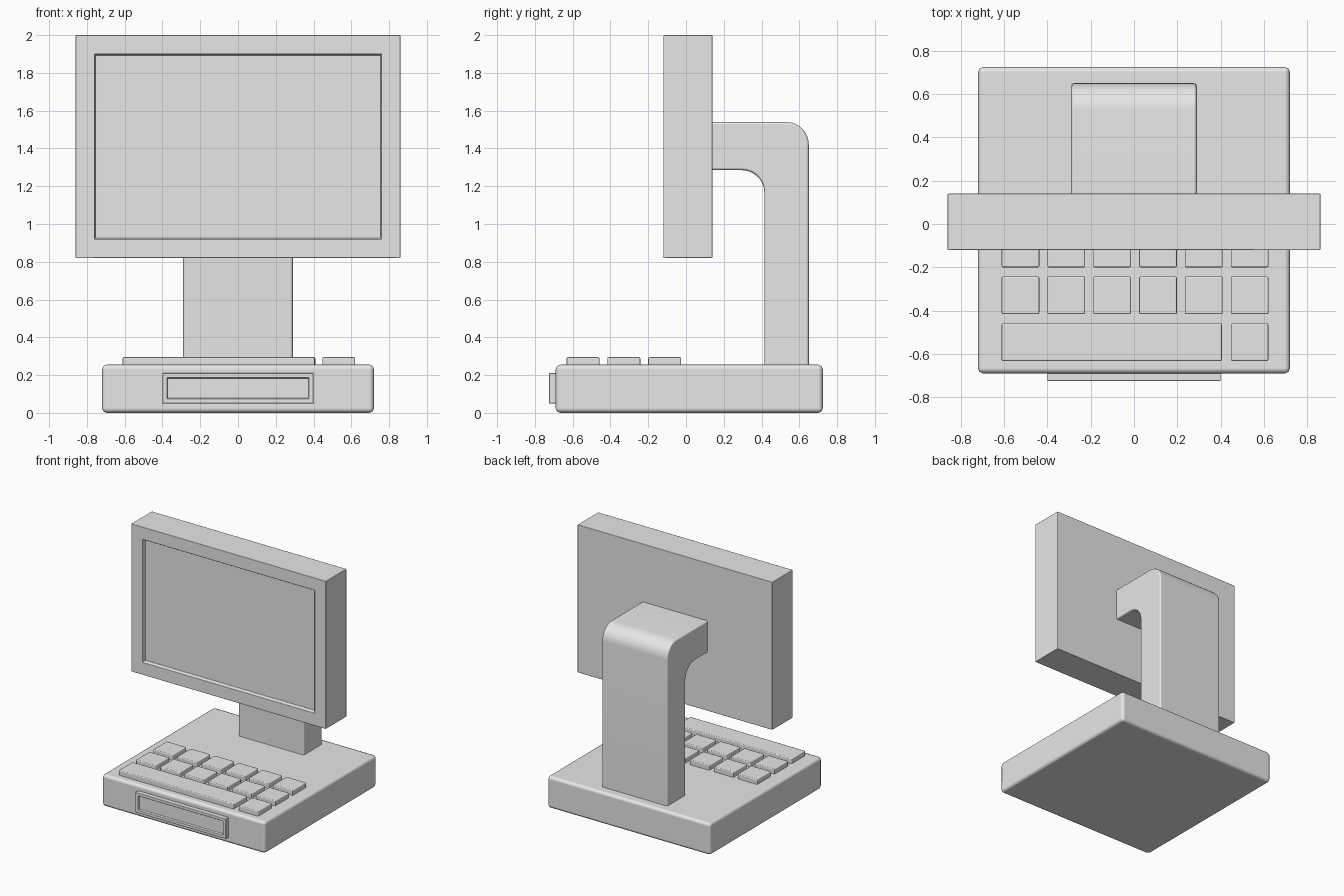
import bpy, bmesh, math
from mathutils import Vector

cube = bpy.data.objects.get("Cube")
if cube:
    bpy.data.objects.remove(cube, do_unlink=True)

grey = bpy.data.materials.new("plain_grey")
grey.use_nodes = True
grey.diffuse_color = (0.8, 0.8, 0.8, 1)
grey.node_tree.nodes["Principled BSDF"].inputs["Base Color"].default_value = (0.8, 0.8, 0.8, 1)


def finish(bm, name, bevel, segments=2):
    """Turn a bmesh into a bevelled, smooth-shaded object."""
    bmesh.ops.recalc_face_normals(bm, faces=bm.faces)
    mesh = bpy.data.meshes.new(name)
    bm.to_mesh(mesh)
    bm.free()
    mesh.materials.append(grey)
    obj = bpy.data.objects.new(name, mesh)
    bpy.context.collection.objects.link(obj)
    mod = obj.modifiers.new("soft_edges", 'BEVEL')
    mod.width = bevel
    mod.segments = segments
    mod.limit_method = 'ANGLE'
    mod.angle_limit = math.radians(40)
    mod.harden_normals = True
    bpy.ops.object.select_all(action='DESELECT')
    obj.select_set(True)
    bpy.context.view_layer.objects.active = obj
    bpy.ops.object.shade_smooth_by_angle(angle=math.radians(35))
    return obj


def box(name, low, high, bevel, recess=None):
    """Box between two corners; recess = (rim, slope, depth) on the front face."""
    low, high = Vector(low), Vector(high)
    bm = bmesh.new()
    bmesh.ops.create_cube(bm, size=1)
    bmesh.ops.scale(bm, vec=high - low, verts=bm.verts)
    bmesh.ops.translate(bm, vec=(low + high) / 2, verts=bm.verts)
    if recess:
        rim, slope, depth = recess
        front = min(bm.faces, key=lambda f: f.calc_center_median().y)
        bmesh.ops.inset_individual(bm, faces=[front], thickness=rim, use_even_offset=True)
        bmesh.ops.inset_individual(bm, faces=[front], thickness=slope, depth=-depth,
                                   use_even_offset=True)
    return finish(bm, name, bevel)


def arc(cy, cz, radius, start, end, steps=8):
    """Points on an arc in the side plane, angles in degrees."""
    angles = [math.radians(start + (end - start) * i / steps) for i in range(steps + 1)]
    return [(cy + radius * math.cos(a), cz + radius * math.sin(a)) for a in angles]


# Base and front slot
box("base", (-0.72, -0.69, 0), (0.72, 0.725, 0.255), 0.025)
box("front_slot", (-0.4, -0.725, 0.05), (0.4, -0.67, 0.21), 0.004, (0.024, 0.003, 0.015))

# Monitor with sunken screen
box("monitor", (-0.86, -0.12, 0.82), (0.86, 0.14, 2.0), 0.004, (0.1, 0.006, 0.03))

# Bent stand, side profile extruded across the width
profile = [(0.13, 1.54)] + arc(0.53, 1.42, 0.12, 90, 0) + [(0.65, 0.24), (0.415, 0.24)]
profile += arc(0.295, 1.165, 0.12, 0, 90) + [(0.13, 1.285)]
bm = bmesh.new()
side = bm.faces.new([bm.verts.new((-0.29, y, z)) for y, z in profile])
extruded = bmesh.ops.extrude_face_region(bm, geom=[side])
bmesh.ops.translate(bm, vec=(0.58, 0, 0),
                    verts=[g for g in extruded["geom"] if isinstance(g, bmesh.types.BMVert)])
finish(bm, "stand", 0.014)

# Keys: two full rows, then a long bar and one key in front
KEY, PITCH = 0.174, 0.2115


def key(name, x0, x1, y0):
    box(name, (x0, y0, 0.24), (x1, y0 + KEY, 0.295), 0.007)


for row, y0 in enumerate((-0.416, -0.2)):
    for col in range(6):
        x0 = -0.611 + col * PITCH
        key(f"key_{row + 1}_{col + 1}", x0, x0 + KEY, y0)
key("space_bar", -0.611, 0.405, -0.632)
key("corner_key", 0.447, 0.62, -0.632)
